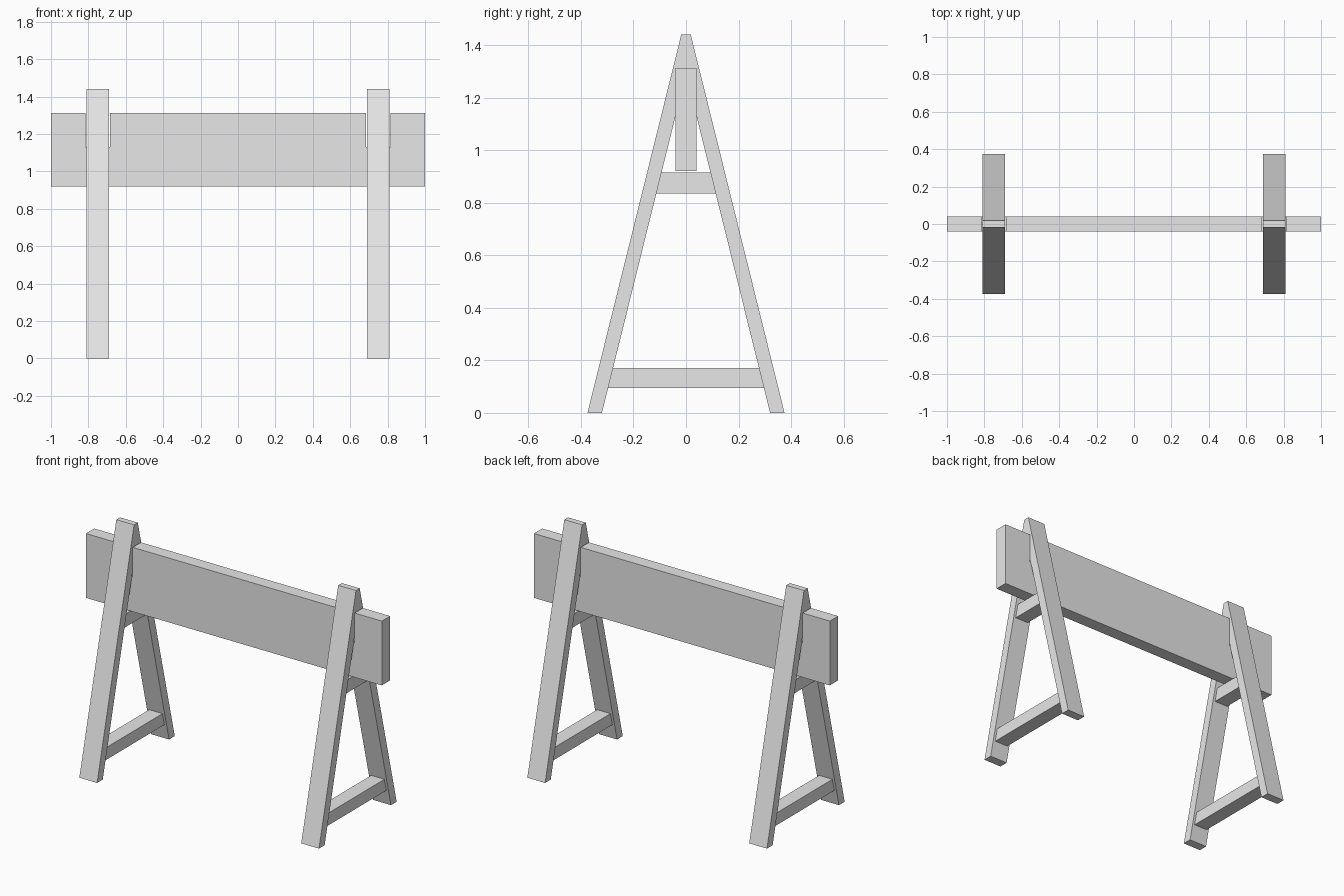
import bpy
import bmesh

cube = bpy.data.objects.get("Cube")
if cube:
    bpy.data.objects.remove(cube, do_unlink=True)

grey = bpy.data.materials.new("light_grey")
grey.use_nodes = True
grey.diffuse_color = (0.8, 0.8, 0.8, 1)
grey.node_tree.nodes["Principled BSDF"].inputs["Base Color"].default_value = (0.8, 0.8, 0.8, 1)


def extrude_profile(name, points, axis, centre, width):
    """Extrude a closed profile (horizontal, z) along the x or y axis."""
    bm = bmesh.new()
    start = centre - width / 2

    def place(h, z):
        return (start, h, z) if axis == "x" else (h, start, z)

    face = bm.faces.new([bm.verts.new(place(h, z)) for h, z in points])
    result = bmesh.ops.extrude_face_region(bm, geom=[face])
    moved = [v for v in result["geom"] if isinstance(v, bmesh.types.BMVert)]
    offset = (width, 0, 0) if axis == "x" else (0, width, 0)
    bmesh.ops.translate(bm, verts=moved, vec=offset)
    bmesh.ops.recalc_face_normals(bm, faces=bm.faces)
    mesh = bpy.data.meshes.new(name)
    bm.to_mesh(mesh)
    bm.free()
    mesh.materials.append(grey)
    obj = bpy.data.objects.new(name, mesh)
    bpy.context.collection.objects.link(obj)
    return obj


def mirrored(half):
    """Complete a profile with its mirror image."""
    return half + [(-h, z) for h, z in reversed(half)]


HEIGHT, FOOT_OUT, FOOT_IN, TIP = 1.44, 0.375, 0.32, 0.018
SLOPE = (FOOT_OUT - TIP) / HEIGHT
FRAME_X, LEG_WIDTH, BAR_WIDTH = 0.75, 0.12, 0.09


def inner(z):
    return FOOT_IN - SLOPE * z


# A-shaped end frames with two cross bars each
for side, x in (("left", FRAME_X), ("right", -FRAME_X)):
    apex = FOOT_IN / SLOPE
    outline = [(0, apex), (FOOT_IN, 0), (FOOT_OUT, 0), (TIP, HEIGHT),
               (-TIP, HEIGHT), (-FOOT_OUT, 0), (-FOOT_IN, 0)]
    extrude_profile(side + "_leg_frame", outline, "x", x, LEG_WIDTH)
    for level, low, high in (("lower", 0.095, 0.17), ("upper", 0.835, 0.915)):
        bar = mirrored([(inner(low), low), (inner(high), high)])
        extrude_profile(f"{side}_{level}_cross_bar", bar, "x", x, BAR_WIDTH)

# Long board, notched from the top where the frames pass through
TOP, BOTTOM, NOTCH = 1.313, 0.92, 1.13
GAP = LEG_WIDTH / 2 + 0.006
board = mirrored([(1, BOTTOM), (1, TOP), (FRAME_X + GAP, TOP), (FRAME_X + GAP, NOTCH),
                  (FRAME_X - GAP, NOTCH), (FRAME_X - GAP, TOP)])
extrude_profile("notched_board", board, "y", 0, 0.08)
